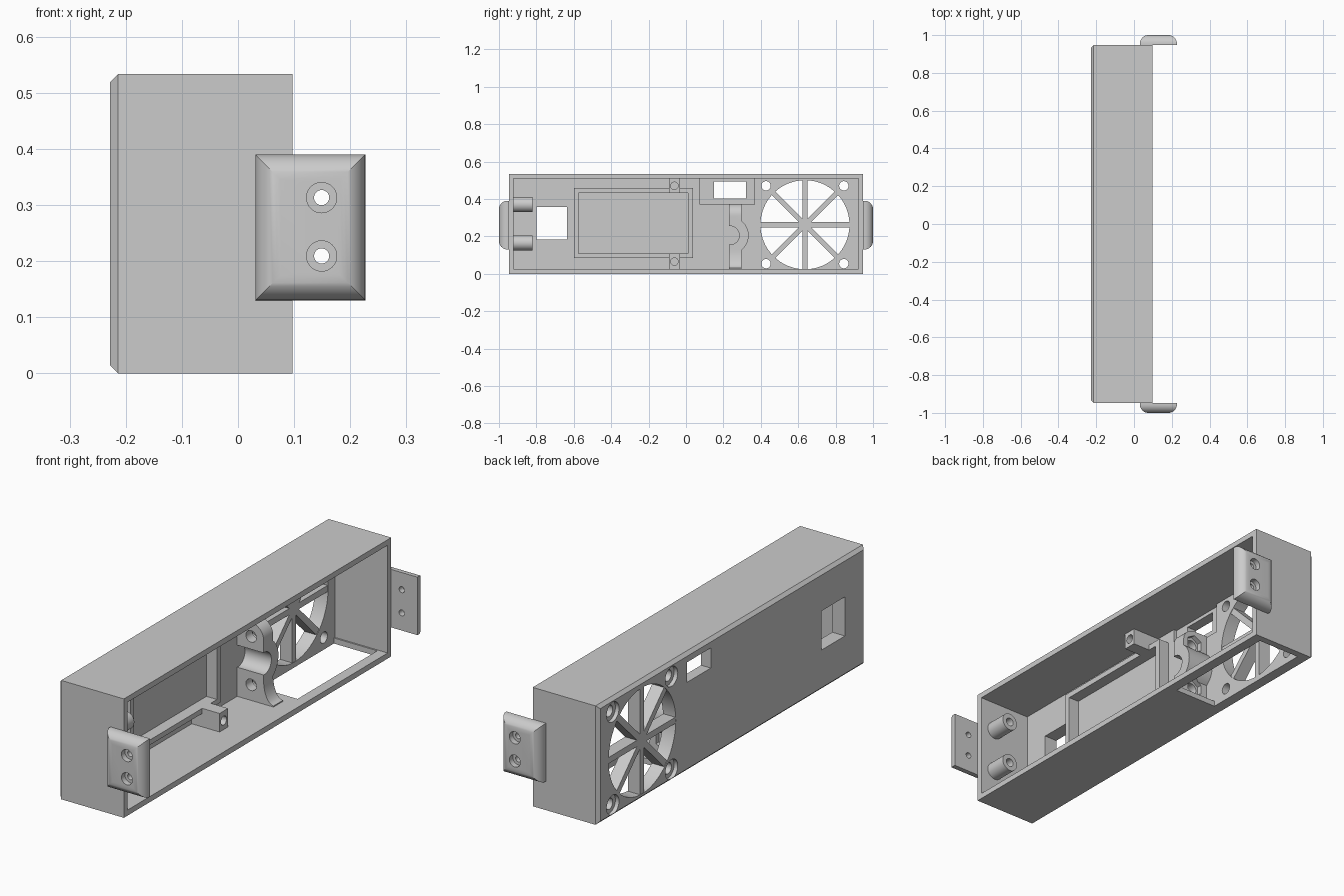
import bpy, bmesh, math
from mathutils import Matrix, Vector

if "Cube" in bpy.data.objects:
    bpy.data.objects.remove(bpy.data.objects["Cube"])

grey = bpy.data.materials.new("plain grey")
grey.use_nodes = True
grey.diffuse_color = (0.6, 0.6, 0.6, 1)
grey.node_tree.nodes["Principled BSDF"].inputs["Base Color"].default_value = grey.diffuse_color

FLOOR, BACK = -0.165, -0.228     # inner and outer face of the main panel
WALL = 0.025
HALF_Y, HEIGHT, RIM = 0.947, 0.533, 0.097


def finish(name, bm):
    bmesh.ops.recalc_face_normals(bm, faces=bm.faces)
    mesh = bpy.data.meshes.new(name)
    bm.to_mesh(mesh)
    bm.free()
    mesh.materials.append(grey)
    ob = bpy.data.objects.new(name, mesh)
    bpy.context.collection.objects.link(ob)
    return ob


def box(name, x, y, z, bevel=None, width=0.0, segments=1):
    """Box from (min, max) ranges; bevel is a rule choosing edges."""
    bm = bmesh.new()
    bmesh.ops.create_cube(bm, size=1)
    for v in bm.verts:
        v.co = [r[0] if c < 0 else r[1] for c, r in zip(v.co, (x, y, z))]
    if bevel:
        bmesh.ops.bevel(bm, geom=[e for e in bm.edges if bevel(e)], offset=width,
                        segments=segments, profile=0.5, affect='EDGES')
    return finish(name, bm)


def prism(name, outline, y):
    """Extrude an (x, z) outline between two y values."""
    bm = bmesh.new()
    face = bm.faces.new([bm.verts.new((px, y[0], pz)) for px, pz in outline])
    moved = bmesh.ops.extrude_face_region(bm, geom=[face])["geom"]
    bmesh.ops.translate(bm, vec=(0, y[1] - y[0], 0),
                        verts=[g for g in moved if isinstance(g, bmesh.types.BMVert)])
    return finish(name, bm)


def cylinder(name, axis, centre, radius, length, sides=32):
    bm = bmesh.new()
    bmesh.ops.create_cone(bm, cap_ends=True, segments=sides, radius1=radius,
                          radius2=radius, depth=length)
    turn = Vector((0, 0, 1)).rotation_difference(Vector(axis)).to_matrix().to_4x4()
    bm.transform(Matrix.Translation(centre) @ turn)
    return finish(name, bm)


def combine(target, tools, operation='DIFFERENCE'):
    """Apply each tool as a boolean, then discard it."""
    for tool in tools:
        mod = target.modifiers.new("bool", 'BOOLEAN')
        mod.operation, mod.solver, mod.object = operation, 'EXACT', tool
        graph = bpy.context.evaluated_depsgraph_get()
        mesh = bpy.data.meshes.new_from_object(target.evaluated_get(graph))
        target.modifiers.remove(mod)
        target.data = mesh
        bpy.data.objects.remove(tool)


X, Y = (1, 0, 0), (0, 1, 0)

# Open tray with chamfered back edges
case = box("case", (BACK, RIM), (-HALF_Y, HALF_Y), (0, HEIGHT),
           lambda e: all(v.co.x < BACK + 0.001 for v in e.verts), 0.014)
cuts = [box("cavity", (FLOOR, 1), (-HALF_Y + WALL, HALF_Y - WALL), (WALL, HEIGHT - WALL))]

# Openings in the main panel, and the slot in the bottom wall
cuts += [box("square_window", (-1, 0), (-0.80, -0.635), (0.183, 0.358)),
         box("connector_window", (-1, 0), (0.15, 0.32), (0.402, 0.492)),
         box("connector_pocket", (FLOOR - 0.015, 0), (0.075, 0.365), (0.37, HEIGHT - WALL)),
         box("bottom_slot", (FLOOR, 0.05), (0.35, 0.915), (-0.1, 0.1)),
         cylinder("shaft_hole", X, (BACK, 0.235, 0.205), 0.05, 0.3)]
FAN = Vector((0, 0.636, 0.262))
cuts.append(cylinder("fan_hole", X, FAN + Vector((BACK, 0, 0)), 0.238, 0.3, 64))
for sy in (-1, 1):
    for sz in (-1, 1):
        spot = FAN + Vector((BACK, 0.208 * sy, 0.208 * sz))
        cuts.append(cylinder("fan_screw", X, spot, 0.025, 0.3))
        cuts.append(cylinder("fan_counterbore", X, spot, 0.044, 0.036))
combine(case, cuts)

# Fan guard spokes and hub
guard = cylinder("fan_guard", X, FAN + Vector(((BACK + FLOOR) / 2, 0, 0)), 0.036,
                 FLOOR - BACK - 0.005)
for i in range(4):
    bar = box("fan_spoke", (BACK + 0.002, FLOOR - 0.002), (-0.243, 0.243), (-0.014, 0.014))
    bar.data.transform(Matrix.Translation(FAN) @ Matrix.Rotation(i * math.pi / 4, 4, 'X'))
    combine(guard, [bar], 'UNION')

# Raised frame that holds the display
frame = box("display_frame", (FLOOR - 0.01, -0.113), (-0.60, 0.037), (0.085, 0.458))
combine(frame, [box("inside", (-1, 1), (-0.575, 0.012), (0.108, 0.433))])

# Screw bosses above and below the frame
for name, z, hole in (("lower_boss", (0.02, 0.108), 0.065), ("upper_boss", (0.433, 0.515), 0.47)):
    boss = box(name, (FLOOR - 0.01, -0.027), (-0.092, -0.032), z)
    combine(boss, [cylinder("hole", X, (-0.027, -0.062, hole), 0.02, 0.16)])

# Posts on the end wall
for name, z in (("lower_post", 0.165), ("upper_post", 0.37)):
    post = cylinder(name, Y, (0.02, -0.875, z), 0.04, 0.11)
    combine(post, [cylinder("hole", Y, (0.02, -0.82, z), 0.019, 0.16)])

# Half clamp around the shaft hole: round upper tab, foot flaring into the bottom wall
quarter = [math.radians(a) for a in range(0, 91, 9)]
HOLE_X, TAB_Z, TAB_R = -0.096, 0.312, 0.062
outline = [(FLOOR - 0.01, 0.02), (0.015, 0.02)]
outline += [(0.015 - 0.049 * math.cos(t), 0.13 - 0.1 * math.sin(t)) for t in reversed(quarter)]
outline += [(HOLE_X + TAB_R * math.cos(t), TAB_Z + TAB_R * math.sin(t)) for t in quarter]
outline.append((FLOOR - 0.01, TAB_Z + TAB_R))
clamp = prism("shaft_clamp", outline, (0.23, 0.297))
depth = HOLE_X + TAB_R - FLOOR + 0.01
saddle = cylinder("saddle", X, (FLOOR - 0.01 + depth / 2, 0.235, 0.205), 0.1, depth, 48)
combine(saddle, [box("half", (-1, 1), (-1, 0.23), (-1, 1))])
combine(clamp, [saddle], 'UNION')
tools = [cylinder("bore", X, (0, 0.235, 0.205), 0.05, 1)]
for z in (0.095, TAB_Z):
    tools.append(cylinder("tab_hole", Y, (HOLE_X, 0.25, z), 0.026, 0.3))
    tools.append(cylinder("nut_pocket", Y, (HOLE_X, 0.325, z), 0.042, 0.1, 6))
combine(clamp, tools)

# Cushion-edged mounting ears at both ends
for name, s in (("front_ear", -1), ("back_ear", 1)):
    ear = box(name, (0.031, 0.227), sorted((s * HALF_Y, s)), (0.13, 0.39),
              lambda e: all(abs(v.co.y - s) < 0.001 for v in e.verts), 0.045, 10)
    tools = []
    for z in (0.209, 0.313):
        tools.append(cylinder("hole", Y, (0.149, s, z), 0.0135, 0.3))
        tools.append(cylinder("countersink", Y, (0.149, s, z), 0.027, 0.05))
    combine(ear, tools)

# Smooth the rounded faces, keep the edges crisp
for ob in bpy.context.collection.objects:
    ob.select_set(ob.type == 'MESH')
    bpy.context.view_layer.objects.active = ob
bpy.ops.object.shade_smooth_by_angle(angle=math.radians(30))
